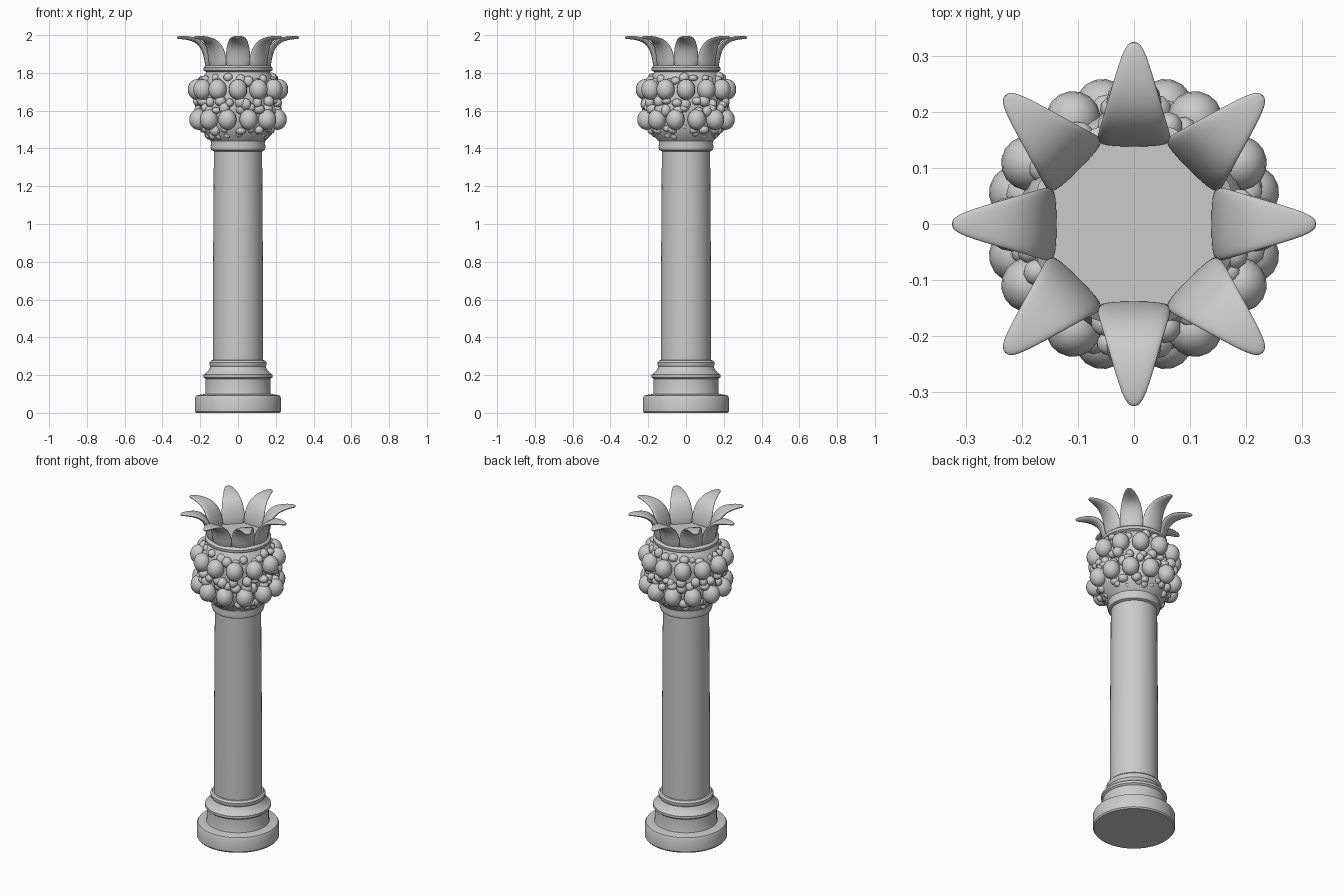
import bpy, bmesh, math, random
from mathutils import Vector, Matrix

random.seed(4)
cube = bpy.data.objects.get("Cube")
if cube:
    bpy.data.objects.remove(cube, do_unlink=True)

stone = bpy.data.materials.new("grey_stone")
stone.use_nodes = True
stone.diffuse_color = (0.6, 0.6, 0.6, 1)
stone.node_tree.nodes["Principled BSDF"].inputs["Base Color"].default_value = (0.6, 0.6, 0.6, 1)


def finish(name, bm, angle=35):
    bmesh.ops.recalc_face_normals(bm, faces=bm.faces)
    mesh = bpy.data.meshes.new(name)
    bm.to_mesh(mesh)
    bm.free()
    mesh.materials.append(stone)
    obj = bpy.data.objects.new(name, mesh)
    bpy.context.collection.objects.link(obj)
    bpy.ops.object.select_all(action="DESELECT")
    obj.select_set(True)
    bpy.context.view_layer.objects.active = obj
    bpy.ops.object.shade_smooth_by_angle(angle=math.radians(angle))
    return obj


def bridge(bm, rings):
    """Skin a row of equal rings and cap both ends."""
    n = len(rings[0])
    for a, b in zip(rings, rings[1:]):
        for i in range(n):
            j = (i + 1) % n
            bm.faces.new((a[i], a[j], b[j], b[i]))
    bm.faces.new(rings[0][::-1])
    bm.faces.new(rings[-1])


def turned(name, profile, sides=40):
    """Solid of revolution from (radius, height) points."""
    bm = bmesh.new()
    rings = []
    for r, z in profile:
        angles = [math.tau * (i + 0.5) / sides for i in range(sides)]
        rings.append([bm.verts.new((r * math.cos(a), r * math.sin(a), z)) for a in angles])
    bridge(bm, rings)
    return finish(name, bm)


def ball(bm, angle, radius, z, size, stretch=1.0, detail=16):
    pos = Vector((radius * math.cos(angle), radius * math.sin(angle), z))
    mat = (Matrix.Translation(pos) @ Matrix.Rotation(angle, 4, "Z")
           @ Matrix.Diagonal((size, size, size * stretch, 1)))
    bmesh.ops.create_uvsphere(bm, u_segments=detail, v_segments=detail // 2 + 2,
                              radius=1, matrix=mat)


# Stepped base and shaft
turned("plinth", [(0.222, 0), (0.228, 0.008), (0.228, 0.08), (0.222, 0.092), (0.18, 0.1)])
turned("base_moulding", [(0.178, 0.09), (0.172, 0.11), (0.172, 0.18), (0.182, 0.188),
                         (0.182, 0.202), (0.17, 0.212), (0.155, 0.228), (0.147, 0.245),
                         (0.152, 0.255), (0.152, 0.268), (0.142, 0.278), (0.13, 0.28)])
turned("shaft", [(0.134, 0.26), (0.133, 0.7), (0.13, 1.1), (0.128, 1.42)])
turned("collar", [(0.128, 1.385), (0.142, 1.392), (0.147, 1.41), (0.142, 1.425),
                  (0.148, 1.45), (0.12, 1.46)])

# Bulging core of the capital, ending in a recessed floor
turned("capital_core", [(0.142, 1.435), (0.165, 1.46), (0.19, 1.5), (0.203, 1.56),
                        (0.203, 1.63), (0.205, 1.7), (0.198, 1.75), (0.178, 1.79),
                        (0.168, 1.805), (0.182, 1.812), (0.184, 1.828), (0.17, 1.84),
                        (0.13, 1.84)])

# Two staggered rows of large fruit
for name, z, offset in (("lower_fruit", 1.553, 0.5), ("upper_fruit", 1.712, 0)):
    bm = bmesh.new()
    for i in range(12):
        ball(bm, math.tau * (i + offset) / 12, 0.217, z, 0.049, 1.12)
    finish(name, bm, 60)

# Irregular foliage lumps around the fruit
bm = bmesh.new()
for z, radius, count, size in ((1.475, 0.158, 20, 0.022), (1.505, 0.18, 20, 0.026),
                               (1.605, 0.208, 24, 0.028), (1.64, 0.212, 24, 0.028),
                               (1.765, 0.185, 24, 0.026)):
    for i in range(count):
        a = math.tau * (i + random.uniform(-0.3, 0.3)) / count
        ball(bm, a, radius + random.uniform(-0.008, 0.008), z + random.uniform(-0.012, 0.012),
             size * random.uniform(0.75, 1.15), random.uniform(0.7, 1.2), 10)
finish("foliage_lumps", bm, 60)

# Leaf stations: distance out, height, half width, half thickness
stations = [(0.15, 1.82, 0.066, 0.02), (0.155, 1.87, 0.068, 0.019),
            (0.17, 1.925, 0.064, 0.018), (0.2, 1.965, 0.054, 0.015),
            (0.24, 1.983, 0.042, 0.012), (0.285, 1.989, 0.028, 0.01),
            (0.314, 1.988, 0.017, 0.008), (0.325, 1.987, 0.006, 0.005)]


def leaf(name, angle):
    bm = bmesh.new()
    rings = []
    for k, (r, z, w, t) in enumerate(stations):
        p, q = stations[max(k - 1, 0)], stations[min(k + 1, len(stations) - 1)]
        along = Vector((q[0] - p[0], 0, q[1] - p[1])).normalized()
        normal = Vector((-along.z, 0, along.x))
        ring = []
        for i in range(16):
            a = math.tau * i / 16
            side = math.cos(a)
            lift = t * math.sin(a) + 0.12 * w * (side * side - 0.5)
            point = Vector((r, w * side, z)) + normal * lift
            ring.append(bm.verts.new(point))
        rings.append(ring)
    bridge(bm, rings)
    bmesh.ops.rotate(bm, verts=bm.verts, cent=(0, 0, 0), matrix=Matrix.Rotation(angle, 3, "Z"))
    obj = finish(name, bm, 50)
    smooth = obj.modifiers.new("smooth_curve", "SUBSURF")
    smooth.levels = smooth.render_levels = 1


# Crown of eight leaves curling outward
for i in range(8):
    leaf(f"crown_leaf_{i + 1}", math.tau * i / 8)
